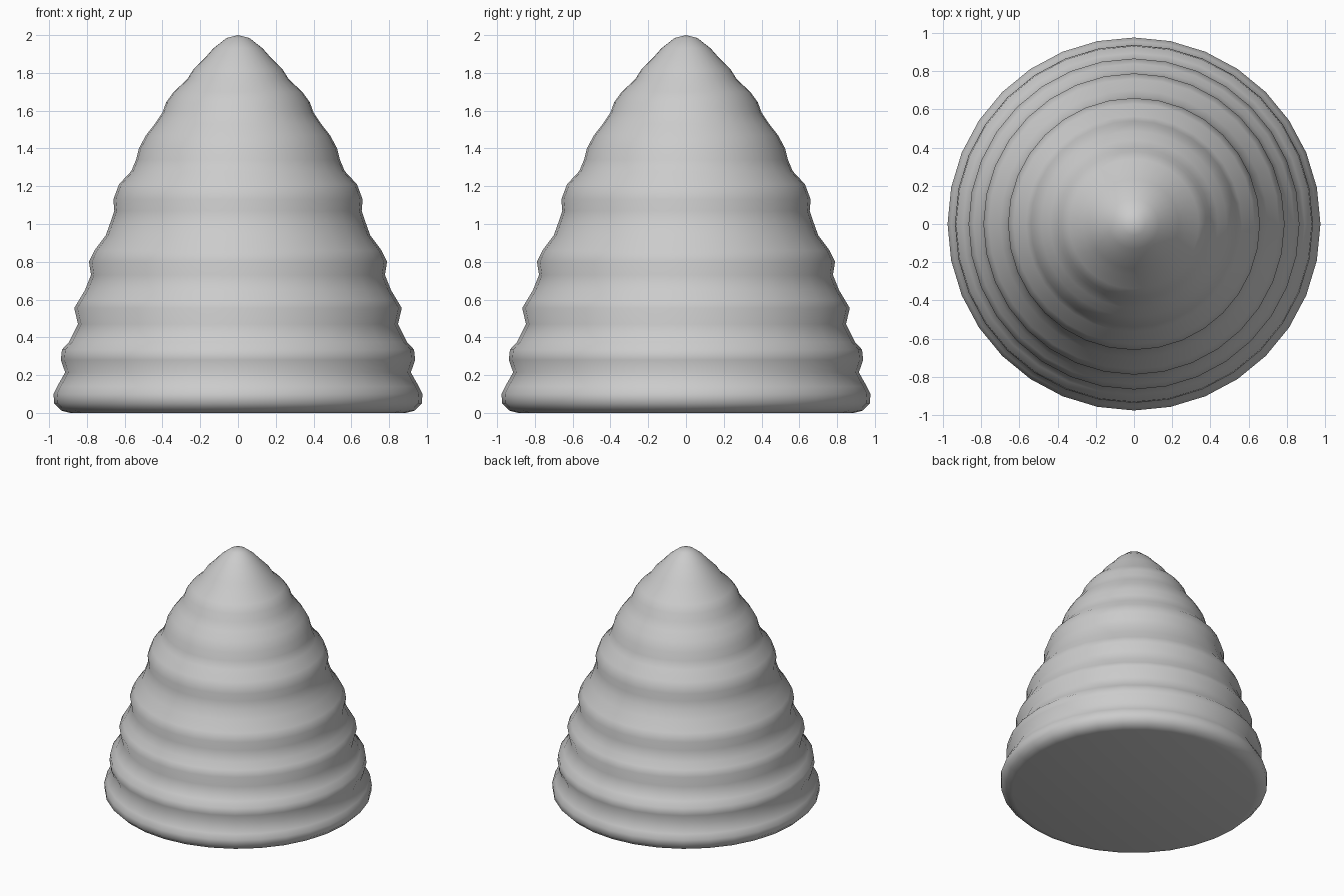
import bpy, bmesh, math

if "Cube" in bpy.data.objects:
    bpy.data.objects.remove(bpy.data.objects["Cube"])

SIDES = 32
TIP = 2.0
# Outline (radius, height) from the base up to just under the tip
PROFILE = [
    (0.89, 0.0), (0.935, 0.012), (0.973, 0.05), (0.977, 0.10), (0.957, 0.14),
    (0.915, 0.215), (0.938, 0.28), (0.932, 0.335), (0.895, 0.375),
    (0.847, 0.47), (0.867, 0.555), (0.84, 0.60), (0.81, 0.65),
    (0.778, 0.73), (0.789, 0.80), (0.76, 0.86), (0.70, 0.94),
    (0.675, 1.01), (0.655, 1.07), (0.66, 1.13), (0.63, 1.21),
    (0.565, 1.28), (0.54, 1.34), (0.525, 1.40), (0.487, 1.47),
    (0.44, 1.53), (0.40, 1.59), (0.38, 1.645), (0.34, 1.70),
    (0.27, 1.765), (0.235, 1.82), (0.17, 1.885), (0.13, 1.93), (0.06, 1.985),
]

# Ringed cone: stacked rings joined by quads
bm = bmesh.new()
rings = []
for r, z in PROFILE:
    rings.append([bm.verts.new((r * math.cos(2 * math.pi * i / SIDES),
                                r * math.sin(2 * math.pi * i / SIDES), z))
                  for i in range(SIDES)])
for low, high in zip(rings, rings[1:]):
    for i in range(SIDES):
        j = (i + 1) % SIDES
        bm.faces.new((low[i], low[j], high[j], high[i]))

# Tip fan and flat underside
tip = bm.verts.new((0, 0, TIP))
for i in range(SIDES):
    bm.faces.new((rings[-1][i], rings[-1][(i + 1) % SIDES], tip))
bm.faces.new(rings[0][::-1])
bmesh.ops.recalc_face_normals(bm, faces=bm.faces)

mesh = bpy.data.meshes.new("ringed_cone")
bm.to_mesh(mesh)
bm.free()
cone = bpy.data.objects.new("ringed_cone", mesh)
bpy.context.collection.objects.link(cone)

# Smooth shading
bpy.context.view_layer.objects.active = cone
cone.select_set(True)
bpy.ops.object.shade_smooth_by_angle(angle=math.radians(60))
